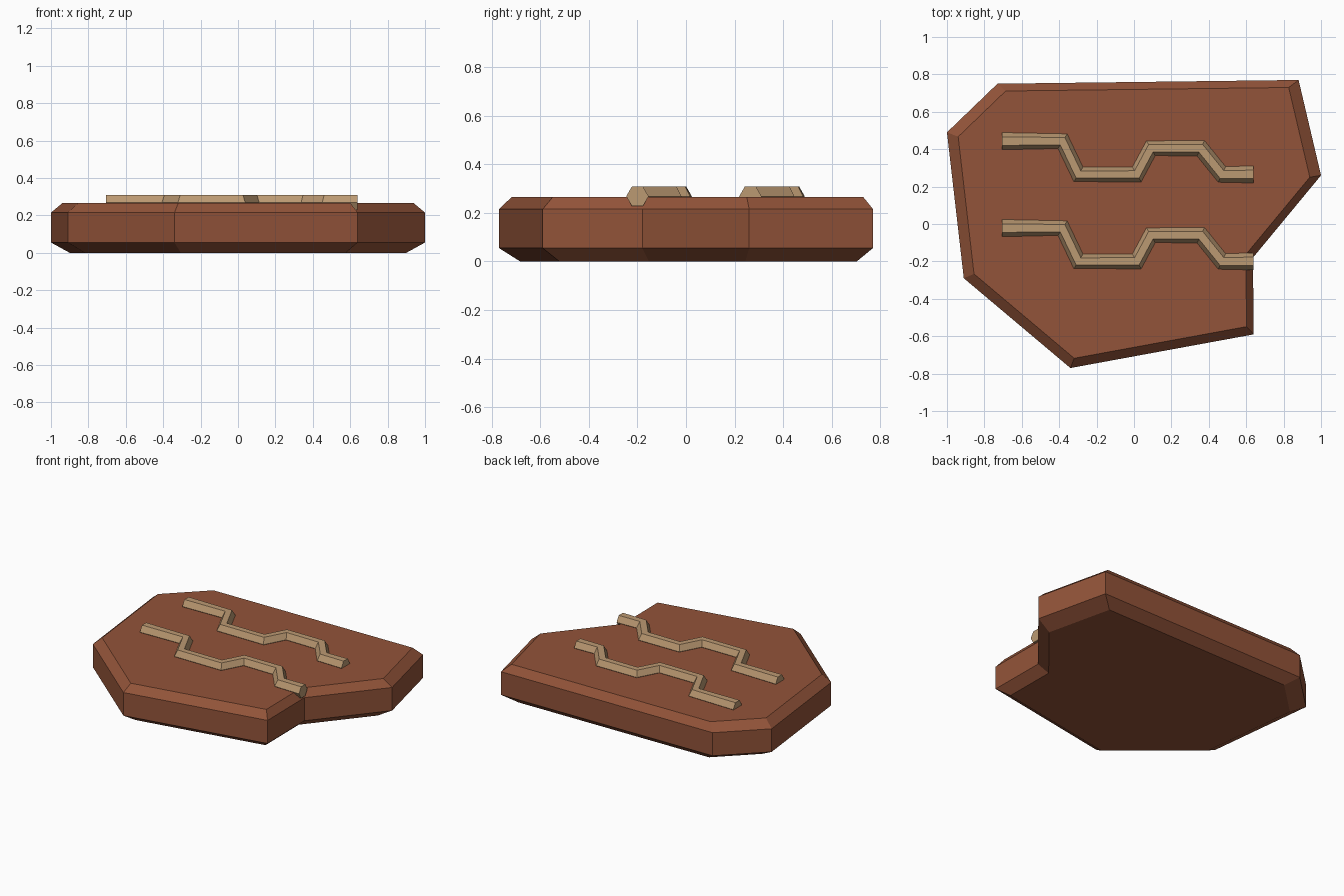
import bpy, bmesh, math
from mathutils import Vector

if "Cube" in bpy.data.objects:
    bpy.data.objects.remove(bpy.data.objects["Cube"])


def material(name, color):
    mat = bpy.data.materials.new(name)
    mat.use_nodes = True
    mat.diffuse_color = (*color, 1)
    mat.node_tree.nodes["Principled BSDF"].inputs["Base Color"].default_value = (*color, 1)
    return mat


def loft(name, rings, mat):
    """Join equal closed rings with quads and cap both ends."""
    bm = bmesh.new()
    loops = [[bm.verts.new(p) for p in ring] for ring in rings]
    count = len(loops[0])
    for low, high in zip(loops, loops[1:]):
        for i in range(count):
            j = (i + 1) % count
            bm.faces.new((low[i], low[j], high[j], high[i]))
    bm.faces.new(loops[0][::-1])
    bm.faces.new(loops[-1])
    bmesh.ops.recalc_face_normals(bm, faces=bm.faces)
    mesh = bpy.data.meshes.new(name)
    bm.to_mesh(mesh)
    bm.free()
    mesh.materials.append(mat)
    obj = bpy.data.objects.new(name, mesh)
    bpy.context.collection.objects.link(obj)
    return obj


brown = material("red_brown", (0.29, 0.088, 0.041))
tan = material("tan", (0.50, 0.32, 0.168))

# Slab: one outline, scaled in at the bottom and top for the chamfers
outline = [(-1, 0.49), (-0.73, 0.75), (0.88, 0.77), (1, 0.26),
           (0.636, -0.18), (0.64, -0.59), (-0.34, -0.77), (-0.91, -0.29)]
centre_y = 0.1
levels = [(0.9, 0), (1, 0.055), (1, 0.215), (0.94, 0.265)]
loft("slab", [[(x * s, centre_y + (y - centre_y) * s, z) for x, y in outline]
              for s, z in levels], brown)

# Zigzag bars: a hexagon swept along a bent path, half sunk in the slab
path = [Vector(p) for p in [(-0.705, -0.022), (-0.382, -0.022), (-0.297, -0.2), (0.015, -0.2),
                            (0.09, -0.06), (0.357, -0.06), (0.47, -0.2), (0.64, -0.2)]]
radius = 0.046


def zigzag_bar(name, shift):
    rings = []
    for i, p in enumerate(path):
        before = (p - path[i - 1]).normalized() if i else Vector((1, 0))
        after = (path[i + 1] - p).normalized() if i < len(path) - 1 else Vector((1, 0))
        along = (before + after).normalized()
        side = Vector((-along.y, along.x)) * radius
        ring = []
        for k in range(6):
            angle = k * math.pi / 3
            q = p + side * math.cos(angle)
            ring.append((q.x, q.y + shift, 0.268 + radius * math.sin(angle)))
        rings.append(ring)
    return loft(name, rings, tan)


zigzag_bar("front_zigzag_bar", 0)
zigzag_bar("back_zigzag_bar", 0.465)
